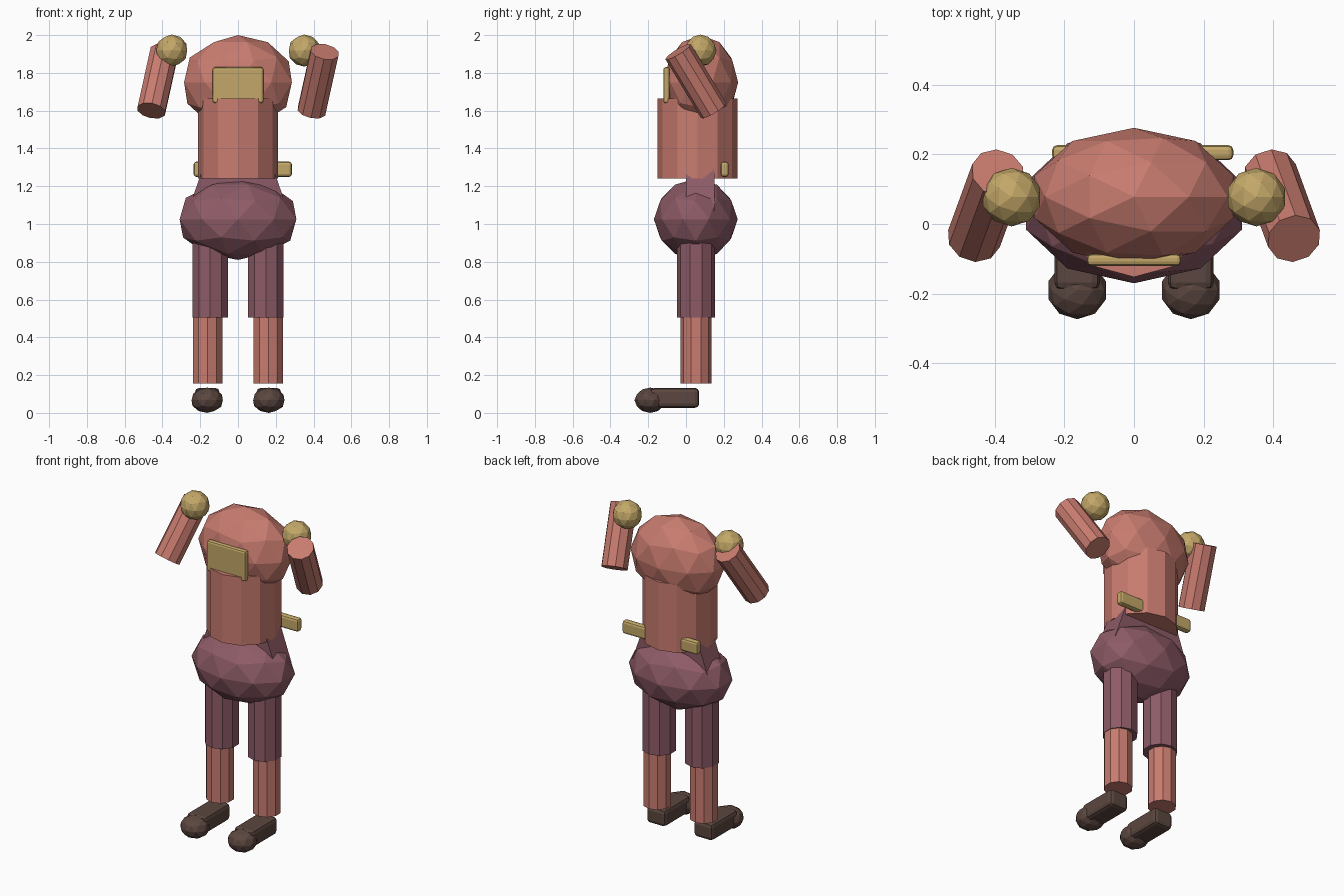
import bpy, bmesh
from mathutils import Vector

if "Cube" in bpy.data.objects:
    bpy.data.objects.remove(bpy.data.objects["Cube"])


def material(name, rgb):
    m = bpy.data.materials.new(name)
    m.diffuse_color = (*rgb, 1)
    m.use_nodes = True
    m.node_tree.nodes["Principled BSDF"].inputs["Base Color"].default_value = m.diffuse_color
    return m


CLAY = material("clay_red", (0.58, 0.20, 0.16))
PLUM = material("plum", (0.27, 0.105, 0.135))
GOLD = material("gold", (0.55, 0.39, 0.14))
BROWN = material("dark_brown", (0.105, 0.062, 0.05))


def finish(ob, name, mat):
    ob.name = name
    ob.data.materials.append(mat)
    return ob


def ball(name, loc, radii, mat):
    bpy.ops.mesh.primitive_ico_sphere_add(subdivisions=2, radius=1, location=loc)
    ob = bpy.context.object
    ob.scale = radii
    return finish(ob, name, mat)


def tube(name, a, b, radius, mat, sides=10):
    a, b = Vector(a), Vector(b)
    bpy.ops.mesh.primitive_cylinder_add(vertices=sides, radius=radius,
                                        depth=(b - a).length, location=(a + b) / 2)
    ob = bpy.context.object
    d = (b - a).normalized()
    if d.z < 0.999:
        ob.rotation_euler = Vector((0, 0, 1)).rotation_difference(d).to_euler()
    return finish(ob, name, mat)


def block(name, lo, hi, mat, bevel=0.0, taper=1.0):
    lo, hi = Vector(lo), Vector(hi)
    bpy.ops.mesh.primitive_cube_add(size=1, location=(lo + hi) / 2)
    ob = bpy.context.object
    size = hi - lo
    for v in ob.data.vertices:
        k = taper if v.co.z > 0 else 1.0
        v.co = Vector((v.co.x * size.x * k, v.co.y * size.y, v.co.z * size.z))
    if bevel:
        mod = ob.modifiers.new("rounded", 'BEVEL')
        mod.width = bevel
        mod.segments = 2
    return finish(ob, name, mat)


# Trunk
ball("chest", (0, 0.078, 1.75), (0.30, 0.198, 0.25), CLAY)
tube("torso", (0, 0.06, 1.24), (0, 0.06, 1.665), 0.212, CLAY, 12)
block("waist", (-0.265, 0.0, 1.07), (0.265, 0.15, 1.31), PLUM, taper=0.68)
ball("pelvis", (0, 0.052, 1.025), (0.325, 0.222, 0.215), PLUM)

# Chest plate and the bar through the lower back
block("chest_plate", (-0.135, -0.12, 1.64), (0.135, -0.086, 1.83), GOLD, 0.012)
block("back_bar", (-0.235, 0.183, 1.25), (0.285, 0.226, 1.33), GOLD, 0.014)

# Legs, feet and shoulders on both sides
for side, s in (("left", -1), ("right", 1)):
    tube(side + "_thigh", (s * 0.147, 0.053, 0.505), (s * 0.147, 0.053, 1.0), 0.1, PLUM)
    tube(side + "_shin", (s * 0.161, 0.053, 0.155), (s * 0.161, 0.053, 0.56), 0.082, CLAY)
    block(side + "_foot", (s * 0.163 - 0.065, -0.19, 0.027),
          (s * 0.163 + 0.065, 0.07, 0.132), BROWN, 0.022)
    ball(side + "_toe", (s * 0.163, -0.19, 0.067), (0.087, 0.083, 0.067), BROWN)
    ball(side + "_shoulder", (s * 0.351, 0.077, 1.918), (0.086, 0.084, 0.085), GOLD)

# Arms swing in opposite directions
tube("right_arm", (0.39, 0.147, 1.60), (0.459, -0.042, 1.912), 0.078, CLAY)
tube("left_arm", (-0.459, -0.042, 1.60), (-0.39, 0.147, 1.912), 0.078, CLAY)
